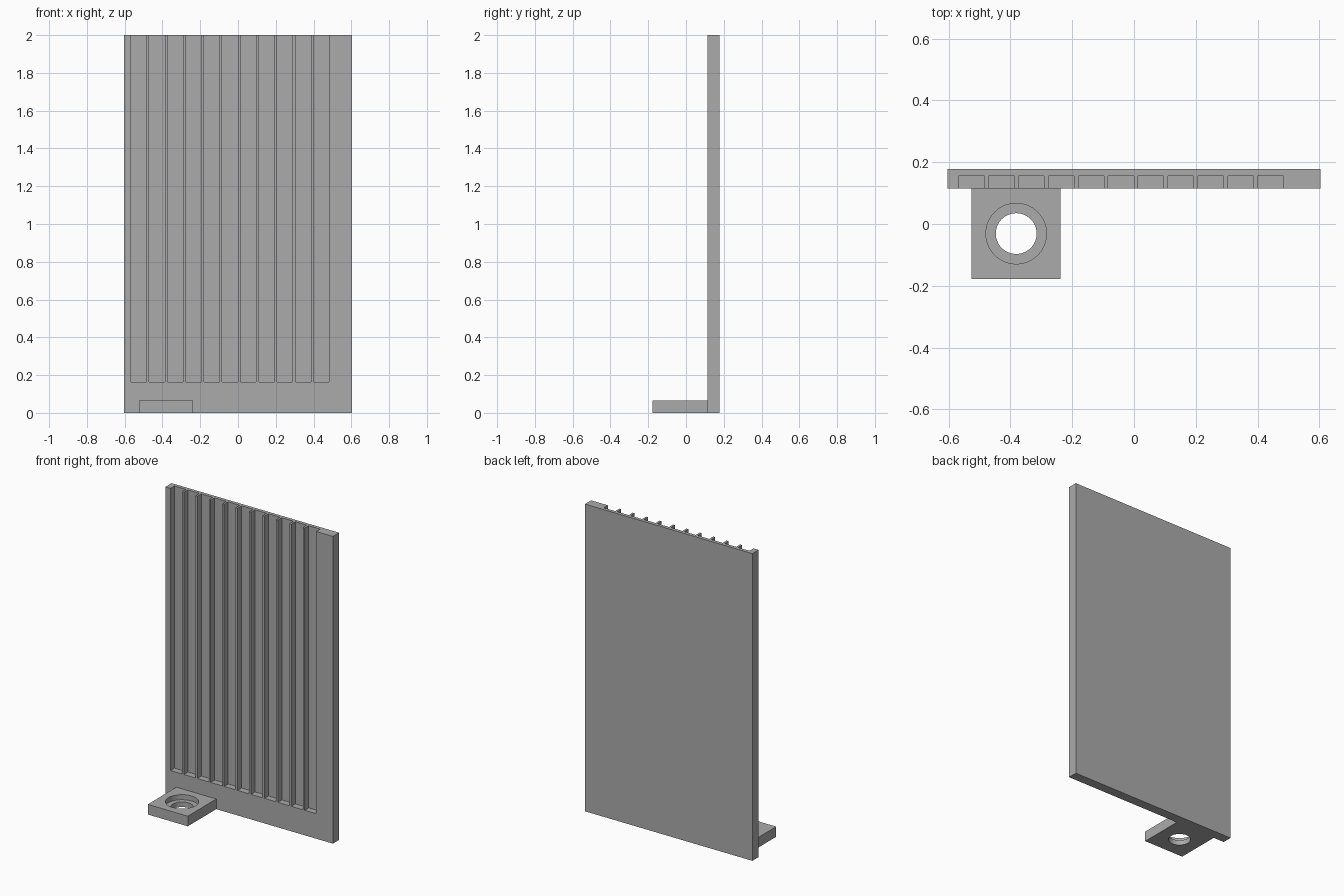
import bpy
from mathutils import Vector

cube = bpy.data.objects.get("Cube")
if cube:
    bpy.data.objects.remove(cube, do_unlink=True)

grey = bpy.data.materials.new("plain grey")
grey.use_nodes = True
grey.diffuse_color = (0.41, 0.41, 0.41, 1)
grey.node_tree.nodes["Principled BSDF"].inputs["Base Color"].default_value = grey.diffuse_color


def box(name, low, high):
    low, high = Vector(low), Vector(high)
    bpy.ops.mesh.primitive_cube_add(size=1)
    ob = bpy.context.object
    ob.name = name
    for v in ob.data.vertices:
        v.co = (low + high) / 2 + v.co * (high - low)
    ob.data.materials.append(grey)
    return ob


def cylinder(name, radius, bottom, top, x, y):
    bpy.ops.mesh.primitive_cylinder_add(vertices=64, radius=radius, depth=top - bottom,
                                        location=(x, y, (top + bottom) / 2))
    ob = bpy.context.object
    ob.name = name
    ob.data.materials.append(grey)
    return ob


def cut(target, cutter):
    cutter.hide_render = True
    bpy.context.view_layer.update()
    mod = target.modifiers.new("cut", "BOOLEAN")
    mod.operation = "DIFFERENCE"
    mod.solver = "EXACT"
    mod.object = cutter
    bpy.context.view_layer.objects.active = target
    bpy.ops.object.modifier_apply(modifier=mod.name)
    bpy.data.objects.remove(cutter, do_unlink=True)


# Upright panel with a row of open-topped grooves in its front
FRONT, BACK = 0.115, 0.178
panel = box("grooved_panel", (-0.603, FRONT, 0), (0.603, BACK, 2))
for i in range(11):
    x = -0.567 + i * 0.0967
    cut(panel, box("groove_cutter", (x, FRONT - 0.1, 0.163), (x + 0.083, 0.156, 2.1)))

# Mounting tab at the foot with a counterbored screw hole
HX, HY = -0.381, -0.031
tab = box("mounting_tab", (-0.525, -0.178, 0), (-0.237, FRONT, 0.066))
cut(tab, cylinder("hole_cutter", 0.066, -0.1, 0.2, HX, HY))
cut(tab, cylinder("counterbore_cutter", 0.098, 0.033, 0.2, HX, HY))

# Smooth the round walls, keep the edges sharp
bpy.ops.object.select_all(action="DESELECT")
tab.select_set(True)
bpy.context.view_layer.objects.active = tab
bpy.ops.object.shade_smooth_by_angle(angle=0.5)
